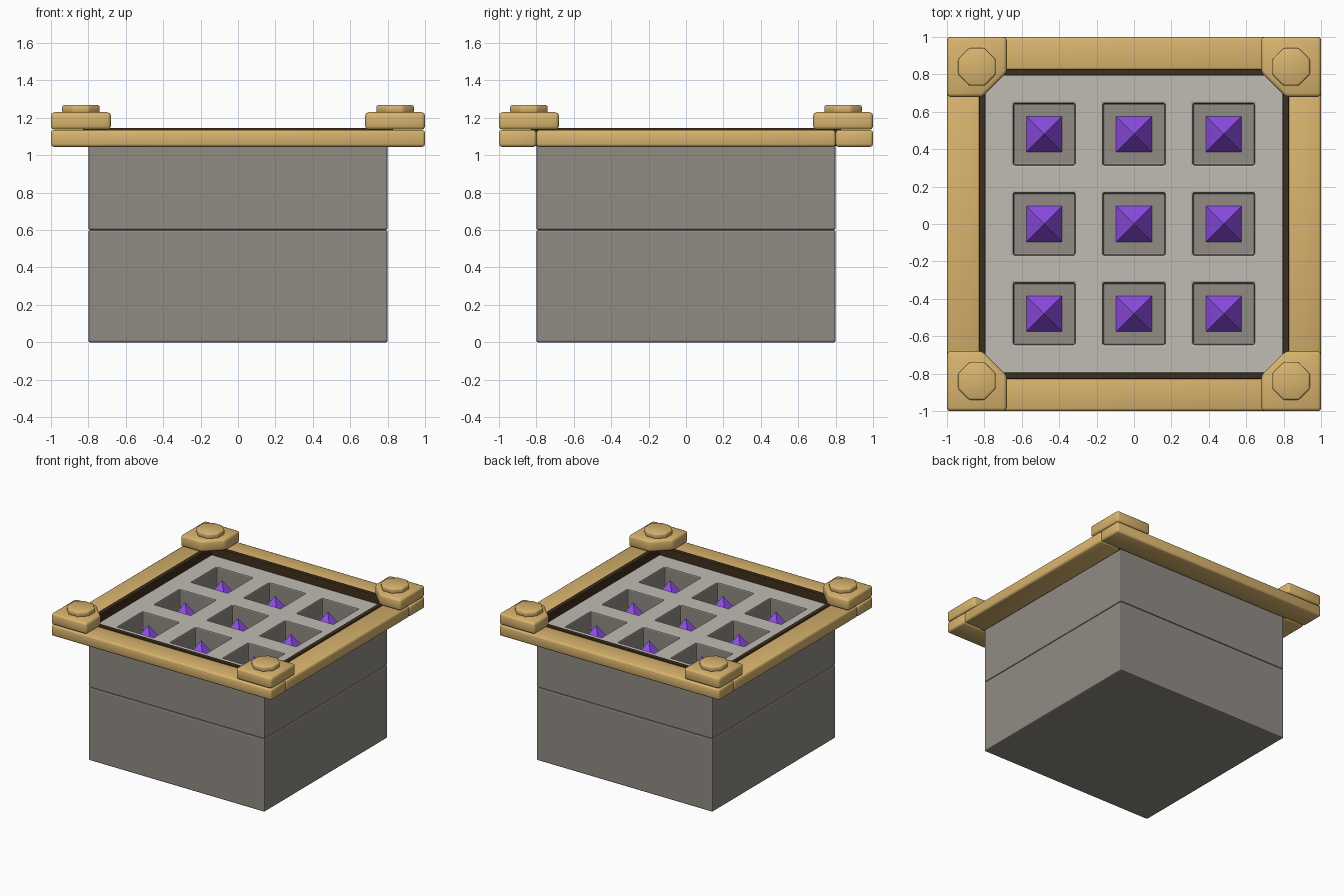
import bpy, bmesh
from math import pi, cos

if "Cube" in bpy.data.objects:
    bpy.data.objects.remove(bpy.data.objects["Cube"])


def material(name, color):
    m = bpy.data.materials.new(name)
    m.diffuse_color = color
    m.use_nodes = True
    m.node_tree.nodes["Principled BSDF"].inputs["Base Color"].default_value = m.diffuse_color
    return m


GOLD = material("brass", (0.69, 0.455, 0.155, 1))
DARK = material("dark_wood", (0.05, 0.028, 0.012, 1))
PURPLE = material("purple_crystal", (0.31, 0.085, 0.90, 1))
STONE = material("stone", (0.283, 0.258, 0.231, 1))
PALE = material("pale_stone", (0.53, 0.50, 0.456, 1))


def finish(name, bm, mat, bevel=0.0, smooth=False):
    bmesh.ops.recalc_face_normals(bm, faces=bm.faces)
    for f in bm.faces:
        f.smooth = smooth
    mesh = bpy.data.meshes.new(name)
    bm.to_mesh(mesh)
    bm.free()
    ob = bpy.data.objects.new(name, mesh)
    bpy.context.collection.objects.link(ob)
    mesh.materials.append(mat)
    if bevel:
        add_bevel(ob, bevel)
    return ob


def add_bevel(ob, width):
    mod = ob.modifiers.new("bevel", 'BEVEL')
    mod.width, mod.segments, mod.limit_method = width, 2, 'ANGLE'


def box_into(bm, x0, x1, y0, y1, z0, z1):
    for v in bmesh.ops.create_cube(bm, size=1)["verts"]:
        v.co.x = x1 if v.co.x > 0 else x0
        v.co.y = y1 if v.co.y > 0 else y0
        v.co.z = z1 if v.co.z > 0 else z0


def box(name, x0, x1, y0, y1, z0, z1, mat, bevel=0.0, smooth=False):
    bm = bmesh.new()
    box_into(bm, x0, x1, y0, y1, z0, z1)
    return finish(name, bm, mat, bevel, smooth)


def prism(name, pts, z0, z1, mat, bevel):
    bm = bmesh.new()
    low = [bm.verts.new((x, y, z0)) for x, y in pts]
    high = [bm.verts.new((x, y, z1)) for x, y in pts]
    bm.faces.new(low)
    bm.faces.new(high)
    for i in range(len(pts)):
        bm.faces.new((low[i - 1], low[i], high[i], high[i - 1]))
    return finish(name, bm, mat, bevel, smooth=True)


PITCH, PIT, FLOOR, TOP = 0.48, 0.165, 0.91, 1.08
cells = [(i * PITCH, j * PITCH) for i in (-1, 0, 1) for j in (-1, 0, 1)]

# Stone body: plain lower block, pale-topped upper block with nine square pits
box("lower_block", -0.8, 0.8, -0.8, 0.8, 0, 0.6, STONE, bevel=0.01)
upper = box("upper_block", -0.8, 0.8, -0.8, 0.8, 0.6, TOP, STONE)
upper.data.materials.append(PALE)
for p in upper.data.polygons:
    p.material_index = int(p.normal.z > 0.5)
bm = bmesh.new()
for x, y in cells:
    box_into(bm, x - PIT, x + PIT, y - PIT, y + PIT, FLOOR, TOP + 0.2)
cutter = finish("pit_cutter", bm, STONE)
cutter.hide_render = True
cutter.hide_set(True)
cut = upper.modifiers.new("pits", 'BOOLEAN')
cut.operation, cut.solver, cut.object = 'DIFFERENCE', 'EXACT', cutter
add_bevel(upper, 0.01)

# Purple pyramid spike in each pit
H, R = 0.165, 0.095
for n, (x, y) in enumerate(cells):
    bm = bmesh.new()
    base = [bm.verts.new((x + a * R, y + b * R, FLOOR))
            for a, b in ((-1, -1), (1, -1), (1, 1), (-1, 1))]
    tip = bm.verts.new((x, y, FLOOR + H))
    bm.faces.new(base)
    for i in range(4):
        bm.faces.new((base[i - 1], base[i], tip))
    finish(f"spike_{n}", bm, PURPLE)

# Brass rim bars and the thin dark lining inside them
for s, a, b in ((-1, "front", "left"), (1, "back", "right")):
    lo, hi = sorted((0.8 * s, 1.0 * s))
    box(f"{a}_rim", -1, 1, lo, hi, 1.045, 1.135, GOLD, 0.015, True)
    box(f"{b}_rim", lo, hi, -0.8, 0.8, 1.045, 1.135, GOLD, 0.015, True)
    lo, hi = sorted((0.795 * s, 0.828 * s))
    box(f"{a}_lining", -0.828, 0.828, lo, hi, 1.05, 1.147, DARK, 0.004)
    box(f"{b}_lining", lo, hi, -0.795, 0.795, 1.05, 1.147, DARK, 0.004)

# Corner brackets with clipped inner corner, each topped by an octagonal bolt
bolt_r = 0.1 / cos(pi / 8)
octagon = [(bolt_r * cos(pi / 8 + k * pi / 4), bolt_r * cos(pi / 8 + k * pi / 4 - pi / 2))
           for k in range(8)]
for sx in (-1, 1):
    for sy in (-1, 1):
        pts = [(1, 1), (0.68, 1), (0.68, 0.81), (0.81, 0.68), (1, 0.68)]
        prism("corner_bracket", [(x * sx, y * sy) for x, y in pts],
              1.137, 1.23, GOLD, 0.018)
        prism("corner_bolt", [(x + 0.84 * sx, y + 0.84 * sy) for x, y in octagon],
              1.225, 1.268, GOLD, 0.01)
